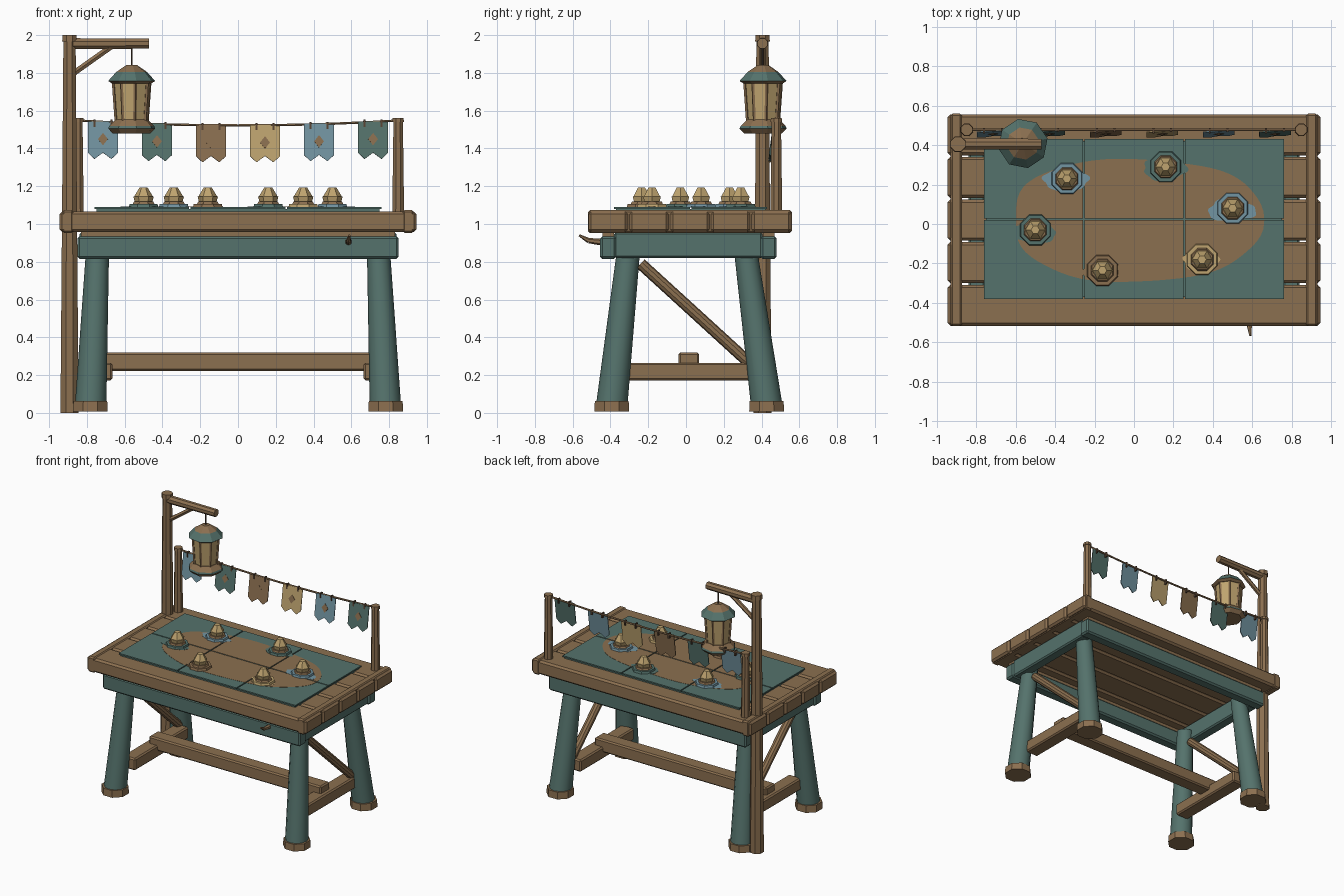
import bpy, bmesh, math
from mathutils import Vector, Matrix

cube = bpy.data.objects.get("Cube")
if cube:
    bpy.data.objects.remove(cube, do_unlink=True)


def material(name, rgb):
    m = bpy.data.materials.new(name)
    m.use_nodes = True
    m.diffuse_color = (*rgb, 1)
    m.node_tree.nodes["Principled BSDF"].inputs["Base Color"].default_value = (*rgb, 1)
    return m


WOOD = material("wood brown", (0.26, 0.16, 0.08))
TEAL = material("teal paint", (0.09, 0.17, 0.15))
GOLD = material("pale gold", (0.52, 0.37, 0.16))
BLUE = material("dusty blue", (0.17, 0.30, 0.36))
DARK = material("dark brown", (0.10, 0.06, 0.035))


def finish(name, bm, mat):
    mesh = bpy.data.meshes.new(name)
    bmesh.ops.recalc_face_normals(bm, faces=bm.faces)
    bm.to_mesh(mesh)
    bm.free()
    mesh.materials.append(mat)
    obj = bpy.data.objects.new(name, mesh)
    bpy.context.collection.objects.link(obj)
    return obj


def box(name, x, y, z, mat, bevel=0.01):
    """Bevelled box from (min, max) ranges."""
    bm = bmesh.new()
    size = [b - a for a, b in (x, y, z)]
    mid = [(a + b) / 2 for a, b in (x, y, z)]
    bmesh.ops.create_cube(bm, size=1, matrix=Matrix.Translation(mid) @ Matrix.Diagonal((*size, 1)))
    obj = finish(name, bm, mat)
    if bevel:
        mod = obj.modifiers.new("Bevel", 'BEVEL')
        mod.width, mod.segments = bevel, 1
    return obj


def rod(name, p0, p1, r0, r1, mat, sides=8, turn=0.0, smooth=False):
    """Tapered rod between two points."""
    p0, p1 = Vector(p0), Vector(p1)
    d = p1 - p0
    rot = Vector((0, 0, 1)).rotation_difference(d).to_matrix().to_4x4()
    bm = bmesh.new()
    bmesh.ops.create_cone(bm, cap_ends=True, segments=sides, radius1=r0, radius2=r1, depth=d.length,
                          matrix=Matrix.Translation((p0 + p1) / 2) @ rot @ Matrix.Rotation(turn, 4, 'Z'))
    obj = finish(name, bm, mat)
    if smooth:
        bpy.ops.object.select_all(action='DESELECT')
        obj.select_set(True)
        bpy.context.view_layer.objects.active = obj
        bpy.ops.object.shade_smooth_by_angle(angle=math.radians(35))
    return obj


def stack(name, x, y, layers, sides=8, turn=math.pi / 8):
    """Vertical stack of frustums: (z0, z1, r0, r1, material)."""
    for i, (z0, z1, r0, r1, mat) in enumerate(layers):
        rod(f"{name}_{i + 1}", (x, y, z0), (x, y, z1), r0, r1, mat, sides, turn)


def plate(name, points, thickness, mat, clip=None):
    """Thin sheet from an outline, optionally clipped to an xy rectangle."""
    bm = bmesh.new()
    bm.faces.new([bm.verts.new(p) for p in points])
    if clip:
        x0, x1, y0, y1 = clip
        for co, no in (((x0, 0, 0), (-1, 0, 0)), ((x1, 0, 0), (1, 0, 0)),
                       ((0, y0, 0), (0, -1, 0)), ((0, y1, 0), (0, 1, 0))):
            bmesh.ops.bisect_plane(bm, geom=bm.verts[:] + bm.edges[:] + bm.faces[:],
                                   plane_co=co, plane_no=no, clear_outer=True)
    obj = finish(name, bm, mat)
    mod = obj.modifiers.new("Solidify", 'SOLIDIFY')
    mod.thickness, mod.offset = thickness, 0
    return obj


def blot(cx, cy, a, b, z, power, wobble, phase):
    """Irregular oval outline."""
    pts = []
    for i in range(64):
        t = math.tau * i / 64
        c, s = math.cos(t), math.sin(t)
        k = 1 + wobble * (math.sin(3 * t + phase) + 0.6 * math.sin(7 * t + 2 * phase))
        pts.append((cx + a * k * math.copysign(abs(c) ** power, c),
                    cy + b * k * math.copysign(abs(s) ** power, s), z))
    return pts


# Tabletop planks and end battens
pitch = 0.216
for i in range(5):
    y = -0.52 + i * pitch
    box(f"top_plank_{i + 1}", (-0.945, 0.945), (y + 0.004, y + pitch - 0.004), (0.957, 1.066), WOOD, 0.014)
for side, s in (("left", 1), ("right", -1)):
    box(f"{side}_end_batten", sorted((s * 0.872, s * 0.93)), (-0.518, 0.56), (0.952, 1.073), WOOD)

# Apron frame
for name, y in (("front", (-0.455, -0.37)), ("back", (0.395, 0.48))):
    box(f"{name}_apron", (-0.85, 0.85), y, (0.815, 0.935), TEAL, 0.012)
    box(f"{name}_apron_ledge", (-0.83, 0.83), (y[0] + 0.012, y[1] - 0.012), (0.93, 0.96), WOOD, 0)
for side, s in (("left", 1), ("right", -1)):
    box(f"{side}_apron", sorted((s * 0.755, s * 0.838)), (-0.38, 0.405), (0.82, 0.957), TEAL)

# Splayed legs, feet, side stretchers and diagonal braces
for side, s in (("left", 1), ("right", -1)):
    for end, f in (("front", -1), ("back", 1)):
        rod(f"{end}_{side}_leg", (s * 0.78, 0.017 + f * 0.41, 0.04), (s * 0.742, 0.005 + f * 0.305, 0.9),
            0.083, 0.06, TEAL, 12, smooth=True)
        rod(f"{end}_{side}_foot", (s * 0.782, 0.017 + f * 0.41, 0.008), (s * 0.782, 0.017 + f * 0.41, 0.062),
            0.1, 0.097, WOOD, 8, math.pi / 8)
    box(f"{side}_stretcher", sorted((s * 0.665, s * 0.775)), (-0.315, 0.345), (0.172, 0.265), WOOD)
    rod(f"{side}_brace", (s * 0.745, -0.24, 0.79), (s * 0.745, 0.335, 0.265), 0.031, 0.031, WOOD, 10, smooth=True)
box("long_stretcher", (-0.74, 0.74), (-0.04, 0.07), (0.222, 0.32), WOOD)

# Curved peg on the front apron
peg = [(0.585, -0.44, 0.903), (0.585, -0.515, 0.912), (0.59, -0.565, 0.94)]
rod("peg_base", peg[0], peg[1], 0.018, 0.014, WOOD, 6)
rod("peg_tip", peg[1], peg[2], 0.014, 0.006, WOOD, 6)

# Panelled mat with a painted oval
xs, ys, gap = (-0.76, -0.255, 0.255, 0.76), (-0.38, 0.025, 0.43), 0.004
MAT_Z = 1.085
for i in range(3):
    for j in range(2):
        x0, x1 = xs[i] + gap * (i > 0), xs[i + 1] - gap * (i < 2)
        y0, y1 = ys[j] + gap * (j > 0), ys[j + 1] - gap * (j < 1)
        n = i * 2 + j + 1
        box(f"mat_panel_{n}", (x0, x1), (y0, y1), (MAT_Z - 0.006, MAT_Z + 0.004), TEAL, 0)
        plate(f"mat_paint_{n}", blot(0.015, 0.02, 0.63, 0.31, MAT_Z + 0.0045, 0.85, 0.018, 1.0),
              0.002, WOOD, (x0, x1, y0, y1))
box("mat_backing", (-0.75, 0.75), (-0.37, 0.42), (1.06, MAT_Z - 0.005), TEAL, 0)

# Game pieces on painted patches: x, y, colour, patch half-width
pieces = [(-0.34, 0.23, BLUE, 0.115), (0.16, 0.29, TEAL, 0.11), (0.5, 0.08, BLUE, 0.12),
          (-0.5, -0.03, TEAL, 0.11), (-0.16, -0.235, WOOD, 0.09), (0.345, -0.18, GOLD, 0.09)]
for i, (x, y, mat, a) in enumerate(pieces):
    plate(f"patch_{i + 1}", blot(x - 0.005, y - 0.01, a, 0.058, MAT_Z + 0.006, 1.0, 0.08, i * 1.3), 0.002, mat)
    stack(f"piece_{i + 1}_base", x, y, [(1.088, 1.106, 0.085, 0.08, mat), (1.106, 1.118, 0.062, 0.056, WOOD)])
    stack(f"piece_{i + 1}_body", x, y, [(1.116, 1.145, 0.046, 0.054, GOLD), (1.145, 1.192, 0.05, 0.022, GOLD)],
          6, math.pi / 6)

# Lantern post, arm and strut
PX, PY = -0.892, 0.405
rod("lantern_post", (PX, PY, 0), (PX, PY, 1.98), 0.052, 0.035, WOOD, 8, math.pi / 8)
rod("lantern_post_cap", (PX, PY, 1.965), (PX, PY, 2.0), 0.042, 0.04, WOOD, 8, math.pi / 8)
rod("lantern_arm", (PX, PY, 1.955), (-0.47, PY, 1.955), 0.031, 0.029, WOOD, 8, math.pi / 8)
rod("lantern_strut", (PX + 0.01, PY, 1.79), (-0.67, PY, 1.94), 0.017, 0.017, WOOD, 6)

# Hanging lantern
LX, LY, TURN = -0.563, 0.408, 0.2
rod("lantern_wire", (LX, LY, 1.82), (LX, LY, 1.94), 0.005, 0.005, DARK, 6)
stack("lantern", LX, LY, [
    (1.478, 1.505, 0.1, 0.127, WOOD), (1.505, 1.518, 0.127, 0.122, TEAL), (1.518, 1.552, 0.122, 0.088, WOOD),
    (1.55, 1.748, 0.082, 0.096, GOLD),
    (1.745, 1.757, 0.108, 0.127, WOOD), (1.757, 1.805, 0.127, 0.083, TEAL), (1.805, 1.842, 0.083, 0.028, WOOD),
], 8, TURN)
for i in range(8):
    t = TURN + math.tau * i / 8
    c, s = math.cos(t), math.sin(t)
    rod(f"lantern_bar_{i + 1}", (LX + 0.083 * c, LY + 0.083 * s, 1.54),
        (LX + 0.098 * c, LY + 0.098 * s, 1.75), 0.009, 0.009, WOOD, 4, t)

# Banner posts and sagging rope
ROPE_Y = 0.478


def rope_z(x):
    return 1.522 + 0.026 * (x / 0.85) ** 2


for side, s in (("left", 1), ("right", -1)):
    stack(f"{side}_banner_post", s * 0.848, ROPE_Y,
          [(1.05, 1.55, 0.034, 0.027, WOOD), (1.54, 1.562, 0.033, 0.031, WOOD)])
for i in range(10):
    a, b = -0.85 + 0.17 * i, -0.68 + 0.17 * i
    rod(f"rope_{i + 1}", (a, ROPE_Y, rope_z(a)), (b, ROPE_Y, rope_z(b)), 0.007, 0.007, WOOD, 6)

# Swallow-tailed banners with diamonds and clips
tail = [(-0.08, 0), (0.08, 0), (0.08, -0.165), (0.045, -0.198), (0, -0.165), (-0.045, -0.198), (-0.08, -0.165)]
diamond = [(0, -0.06), (0.026, -0.093), (0, -0.126), (-0.026, -0.093)]
for i, mat in enumerate((BLUE, TEAL, WOOD, GOLD, BLUE, TEAL)):
    cx = -0.715 + 0.286 * i
    top = rope_z(cx) + 0.002

    def hang(u, v, out=0.0):
        return (cx + u, ROPE_Y - 0.006 + 0.14 * v + 0.08 * u - out, top + v)

    plate(f"banner_{i + 1}", [hang(u, v) for u, v in tail], 0.006, mat)
    plate(f"banner_diamond_{i + 1}", [hang(u, v, 0.004) for u, v in diamond], 0.003, WOOD)
    for u in (-0.045, 0.045):
        x, y, z = hang(u, -0.012)
        box(f"banner_clip_{i + 1}", (x - 0.005, x + 0.005), (y - 0.008, ROPE_Y + 0.009),
            (z - 0.016, z + 0.022), DARK, 0)
